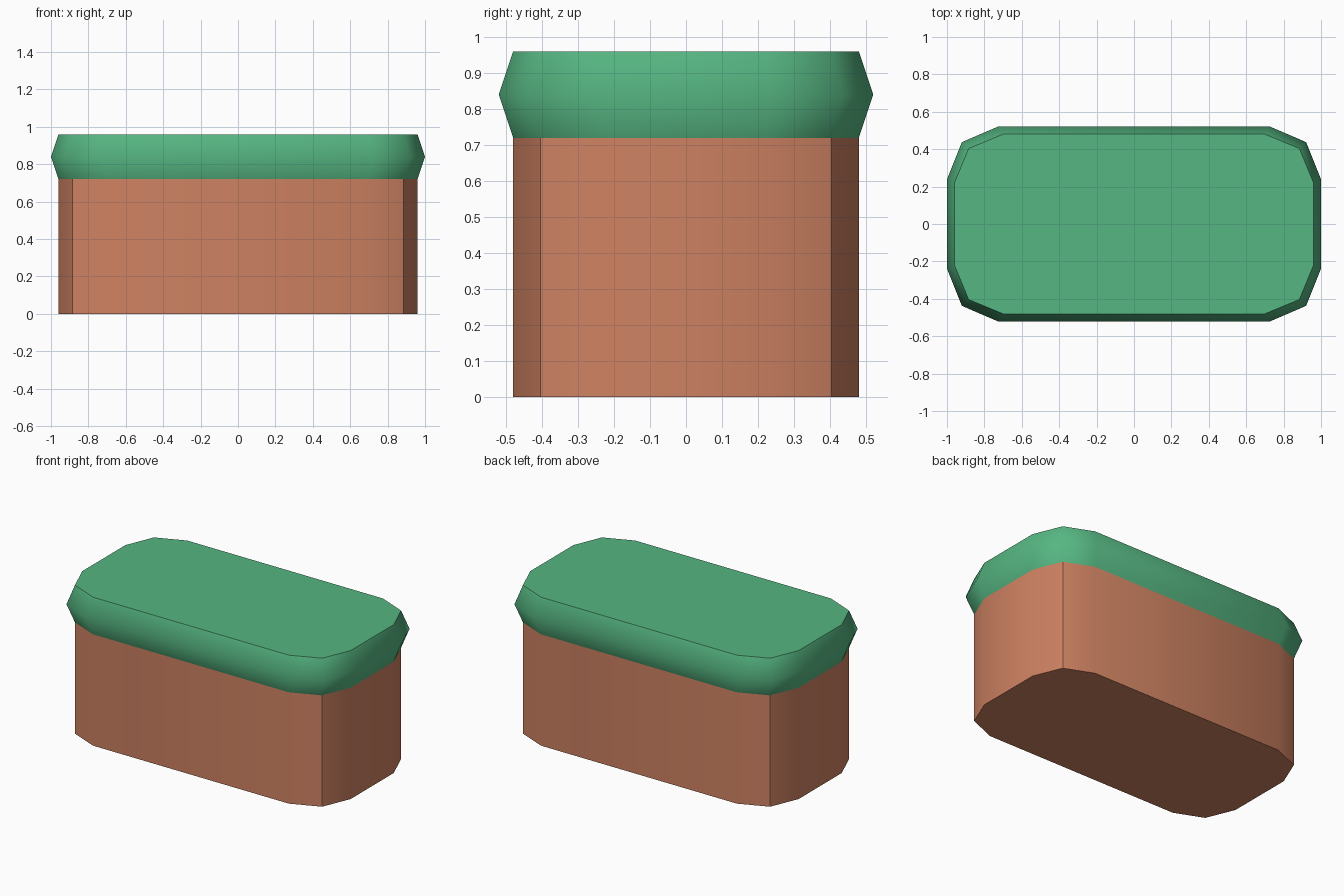
import bpy, bmesh, math

if "Cube" in bpy.data.objects:
    bpy.data.objects.remove(bpy.data.objects["Cube"])

def material(name, rgb):
    m = bpy.data.materials.new(name)
    m.diffuse_color = (*rgb, 1)
    m.use_nodes = True
    m.node_tree.nodes["Principled BSDF"].inputs["Base Color"].default_value = m.diffuse_color
    return m

clay = material("clay brown", (0.617, 0.223, 0.122))
green = material("leaf green", (0.093, 0.468, 0.223))

# Rounded rectangle, two segments per corner
HX, HY, R = 0.96, 0.48, 0.26
outline = []
for quarter, (sx, sy) in enumerate([(1, 1), (-1, 1), (-1, -1), (1, -1)]):
    for step in range(3):
        a = math.radians(90 * quarter + 45 * step)
        outline.append((sx * (HX - R) + R * math.cos(a),
                        sy * (HY - R) + R * math.sin(a)))

def stack(name, levels, mat):
    """Closed solid from the outline; levels are (z, half x, half y)."""
    bm = bmesh.new()
    rings = [[bm.verts.new((x * hx / HX, y * hy / HY, z)) for x, y in outline]
             for z, hx, hy in levels]
    n = len(outline)
    for lo, hi in zip(rings, rings[1:]):
        for i in range(n):
            j = (i + 1) % n
            bm.faces.new((lo[i], lo[j], hi[j], hi[i]))
    bm.faces.new(rings[0][::-1])
    bm.faces.new(rings[-1])
    me = bpy.data.meshes.new(name)
    bm.to_mesh(me)
    bm.free()
    me.materials.append(mat)
    ob = bpy.data.objects.new(name, me)
    bpy.context.collection.objects.link(ob)
    bpy.ops.object.select_all(action='DESELECT')
    ob.select_set(True)
    bpy.context.view_layer.objects.active = ob
    bpy.ops.object.shade_smooth_by_angle(angle=math.radians(45))
    return ob

# Straight-sided box body
stack("box_body", [(0, HX, HY), (0.72, HX, HY)], clay)

# Lid, bulging outward at mid height
stack("lid", [(0.72, HX, HY), (0.84, 1.0, 0.52), (0.96, HX, HY)], green)
